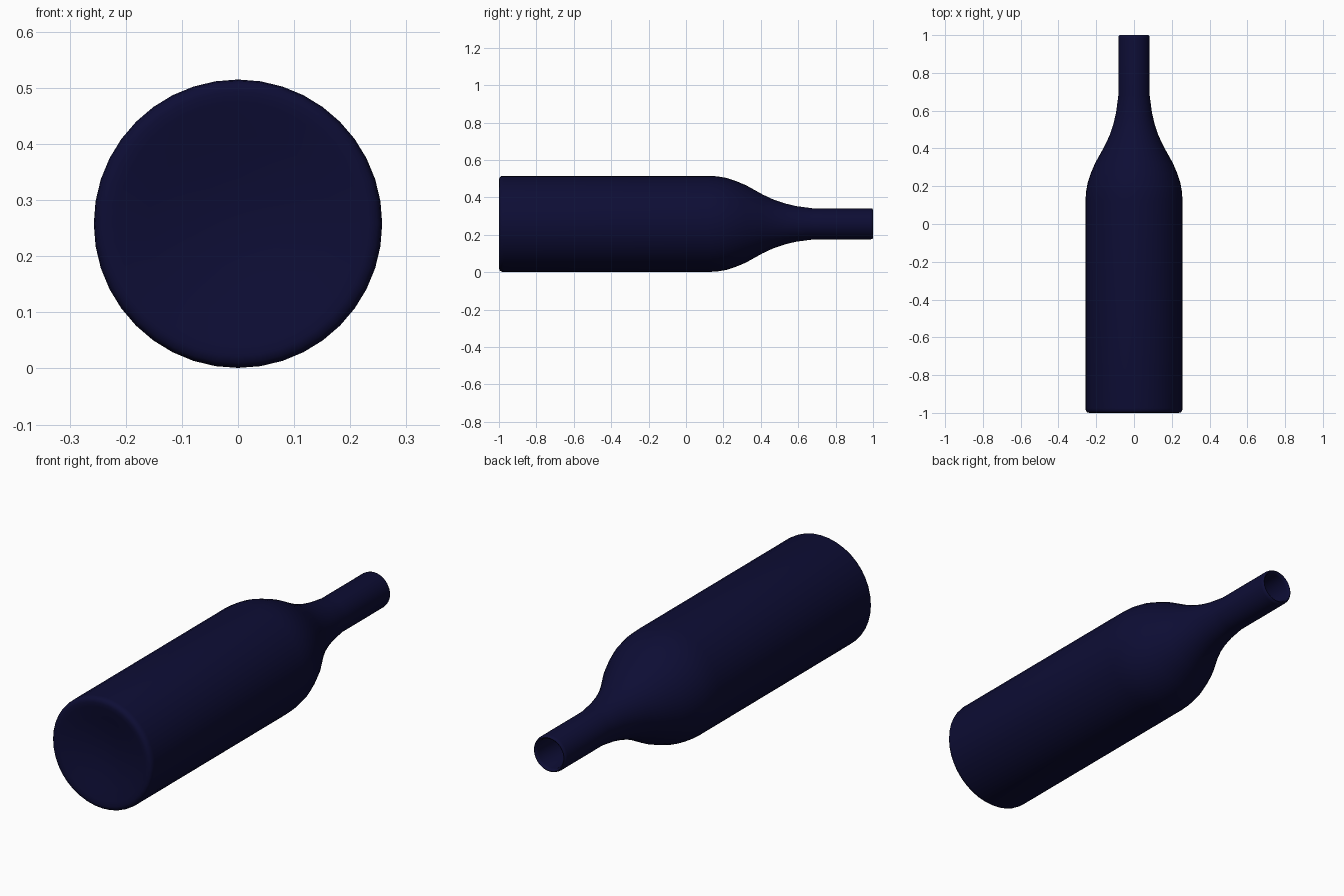
import bpy, bmesh, math

if "Cube" in bpy.data.objects:
    bpy.data.objects.remove(bpy.data.objects["Cube"])

SIDES = 40
AXIS_Z = 0.258


def lathe(name, profile, sides):
    """Spin a (radius, y) profile around the lying bottle's axis."""
    bm = bmesh.new()
    verts = [bm.verts.new((r, y, AXIS_Z)) for r, y in profile]
    edges = [bm.edges.new(p) for p in zip(verts, verts[1:])]
    bmesh.ops.spin(bm, geom=verts + edges, cent=(0, 0, AXIS_Z), axis=(0, 1, 0),
                   angle=math.tau, steps=sides, use_duplicate=False)
    bmesh.ops.remove_doubles(bm, verts=bm.verts, dist=0.0003)
    bmesh.ops.recalc_face_normals(bm, faces=bm.faces)
    mesh = bpy.data.meshes.new(name)
    bm.to_mesh(mesh)
    bm.free()
    obj = bpy.data.objects.new(name, mesh)
    bpy.context.collection.objects.link(obj)
    return obj


# Outer wall: dimpled base, straight body, sloping shoulder, neck
outer = [(0, -0.965), (0.08, -0.97), (0.16, -0.985), (0.215, -0.997),
         (0.235, -1.0), (0.248, -0.997), (0.255, -0.988), (0.257, -0.975),
         (0.257, 0.12), (0.254, 0.17), (0.245, 0.22), (0.228, 0.27),
         (0.207, 0.32), (0.157, 0.41), (0.129, 0.47), (0.109, 0.53),
         (0.095, 0.59), (0.087, 0.65), (0.083, 0.68), (0.083, 0.985)]
# Rounded lip and thin inner wall
lip = [(0.081, 0.996), (0.076, 1.0), (0.070, 0.996), (0.068, 0.985)]
inner = [(0.068, 0.66), (0.082, 0.58), (0.115, 0.47), (0.192, 0.32),
         (0.23, 0.22), (0.242, 0.12), (0.242, -0.96), (0.2, -0.975), (0, -0.95)]
bottle = lathe("bottle", outer + lip + inner, SIDES)

# Dark blue glass
glass = bpy.data.materials.new("dark_blue_glass")
glass.diffuse_color = (0.004, 0.004, 0.035, 1)
glass.use_nodes = True
glass.node_tree.nodes["Principled BSDF"].inputs["Base Color"].default_value = glass.diffuse_color
bottle.data.materials.append(glass)

bpy.context.view_layer.objects.active = bottle
bottle.select_set(True)
bpy.ops.object.shade_smooth_by_angle(angle=math.radians(50))
